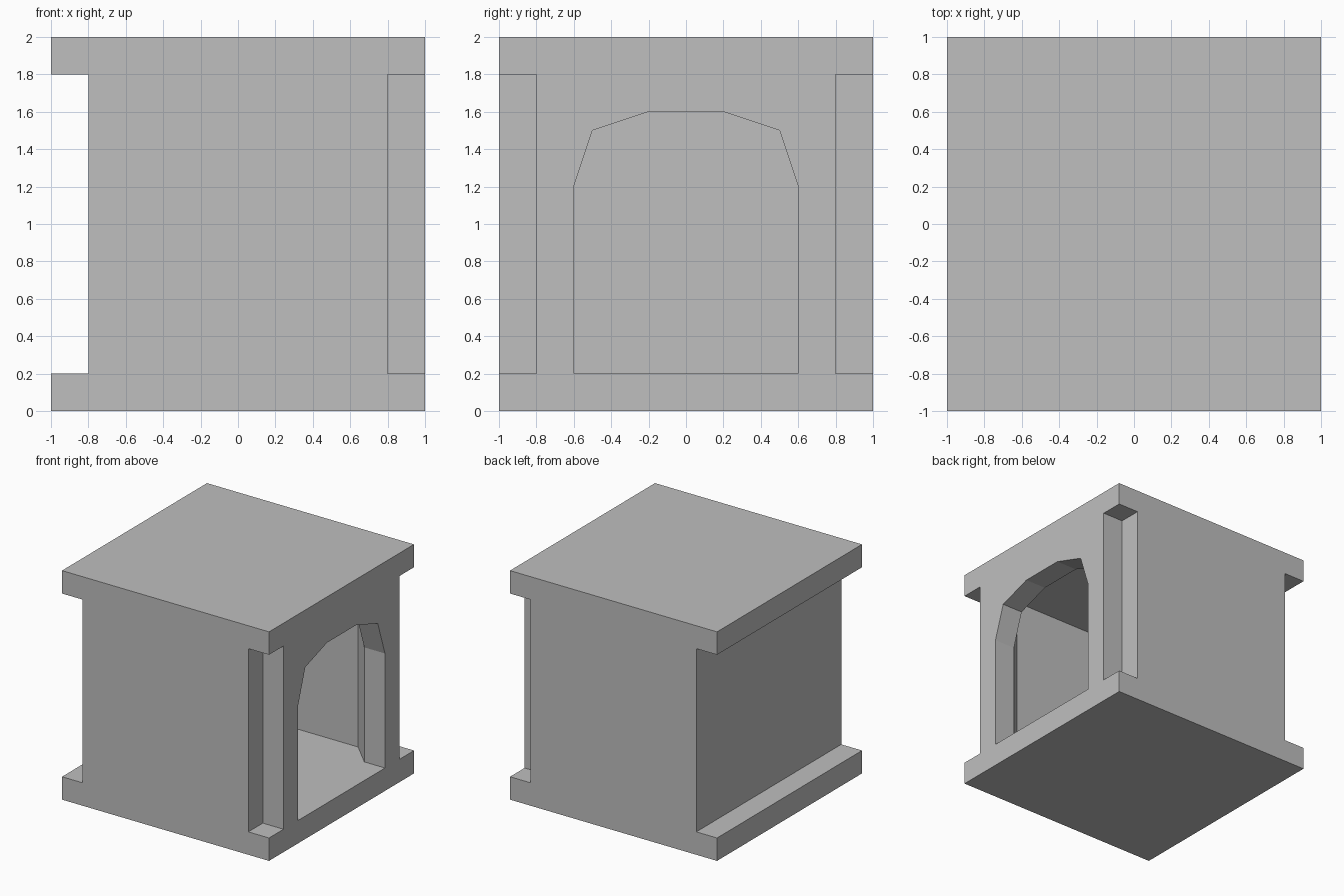
import bpy
import bmesh
from mathutils import Vector

if "Cube" in bpy.data.objects:
    bpy.data.objects.remove(bpy.data.objects["Cube"])

grey = bpy.data.materials.new("plain grey")
grey.diffuse_color = (0.52, 0.52, 0.52, 1)
grey.use_nodes = True
grey.node_tree.nodes["Principled BSDF"].inputs["Base Color"].default_value = grey.diffuse_color


def prism(name, outline, sweep):
    """Extrude a closed outline of 3D points along a vector."""
    bm = bmesh.new()
    face = bm.faces.new([bm.verts.new(p) for p in outline])
    moved = bmesh.ops.extrude_face_region(bm, geom=[face])["geom"]
    verts = [g for g in moved if isinstance(g, bmesh.types.BMVert)]
    bmesh.ops.translate(bm, verts=verts, vec=Vector(sweep))
    bmesh.ops.recalc_face_normals(bm, faces=bm.faces)
    mesh = bpy.data.meshes.new(name)
    bm.to_mesh(mesh)
    bm.free()
    mesh.materials.append(grey)
    obj = bpy.data.objects.new(name, mesh)
    bpy.context.collection.objects.link(obj)
    return obj


def box(name, x0, x1, y0, y1, z0, z1):
    plan = [(x0, y0, z0), (x1, y0, z0), (x1, y1, z0), (x0, y1, z0)]
    return prism(name, plan, (0, 0, z1 - z0))


# Solid block with floor and roof slabs 0.2 thick
chamber = box("chamber", -1, 1, -1, 1, 0, 2)

# Recess along the whole left side, notches in the two right corners
cutters = [
    box("left_recess_cutter", -1.2, -0.8, -1.2, 1.2, 0.2, 1.8),
    box("front_notch_cutter", 0.8, 1.2, -1.2, -0.8, 0.2, 1.8),
    box("back_notch_cutter", 0.8, 1.2, 0.8, 1.2, 0.2, 1.8),
]

# Inner room, chamfered behind the corner notches
half_room = [(-0.6, 0.8), (0.6, 0.8), (0.8, 0.6)]
room = half_room + [(x, -y) for x, y in reversed(half_room)]
cutters.append(prism("room_cutter", [(x, y, 0.2) for x, y in room], (0, 0, 1.6)))

# Arched doorway through the right wall
half_arch = [(0.6, 0.2), (0.6, 1.2), (0.5, 1.5), (0.2, 1.6)]
arch = half_arch + [(-y, z) for y, z in reversed(half_arch)]
cutters.append(prism("doorway_cutter", [(0.7, y, z) for y, z in arch], (0.5, 0, 0)))

for cutter in cutters:
    mod = chamber.modifiers.new(cutter.name, "BOOLEAN")
    mod.operation = "DIFFERENCE"
    mod.solver = "EXACT"
    mod.object = cutter

# Bake the cuts into the chamber, then drop the cutters
bpy.context.view_layer.update()
graph = bpy.context.evaluated_depsgraph_get()
result = bpy.data.meshes.new_from_object(chamber.evaluated_get(graph))
chamber.modifiers.clear()
chamber.data = result
for cutter in cutters:
    bpy.data.objects.remove(cutter)
